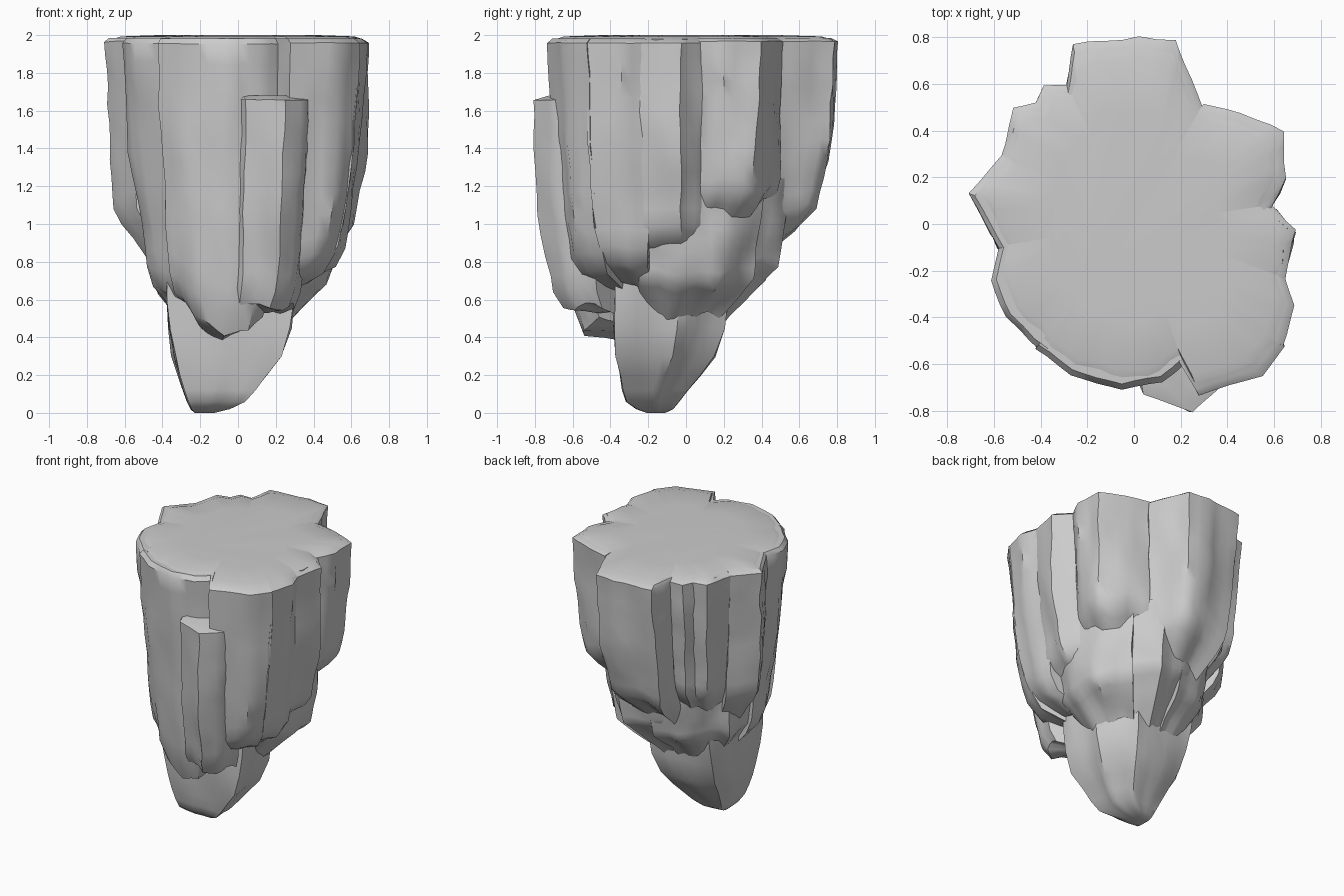
import bpy
from mathutils import Vector, noise

if "Cube" in bpy.data.objects:
    bpy.data.objects.remove(bpy.data.objects["Cube"])

AX = Vector((-0.1, -0.1))          # axis that the rock tapers toward


def finish(name, verts, faces, angle):
    me = bpy.data.meshes.new(name)
    me.from_pydata(verts, [], faces)
    ob = bpy.data.objects.new(name, me)
    bpy.context.collection.objects.link(ob)
    bpy.ops.object.select_all(action='DESELECT')
    ob.select_set(True)
    bpy.context.view_layer.objects.active = ob
    bpy.ops.object.mode_set(mode='EDIT')
    bpy.ops.mesh.select_all(action='SELECT')
    bpy.ops.mesh.normals_make_consistent(inside=False)
    bpy.ops.object.mode_set(mode='OBJECT')
    bpy.ops.object.shade_smooth_by_angle(angle=angle)
    return ob


def resample(pts, closed=False, step=0.065):
    """Split an outline into short pieces; a third number offsets the bottom height."""
    pts = [Vector((*p, 0)[:3]) for p in pts]
    out = []
    for a, b in zip(pts, pts[1:] + (pts[:1] if closed else [])):
        n = max(1, round((b - a).length / step))
        out += [a.lerp(b, i / n) for i in range(n)]
    return out if closed else out + [pts[-1]]


def rough(x, y, z, amount=1):
    """Weathering: broad vertical flutes plus small chips."""
    a = noise.noise_vector(Vector((x*4.5, y*4.5, z*1.8)))
    b = noise.noise_vector(Vector((x*11, y*11, z*6)))
    d = (a * 0.018 + b * 0.014) * amount
    return (x + d.x, y + d.y, z + d.z * 0.5)


def loft(name, rows, closed, angle=0.7):
    """Skin rows of points; open strips are closed onto the axis."""
    n = len(rows[0])
    verts = [v for r in rows for v in r]
    faces = []
    for j in range(len(rows) - 1):
        for i in range(n if closed else n - 1):
            k = (i + 1) % n
            faces.append((j*n + i, j*n + k, (j+1)*n + k, (j+1)*n + i))
    last = (len(rows) - 1) * n
    if closed:
        faces += [tuple(range(n)), tuple(range(last, last + n))]
    else:
        top, bot = len(verts), len(verts) + 1
        verts += [(AX.x, AX.y, rows[0][0][2]), (AX.x, AX.y, rows[-1][0][2] - 0.01)]
        for i in range(n - 1):
            faces += [(top, i, i + 1), (bot, last + i + 1, last + i)]
        for e in (0, n - 1):
            faces.append(tuple([top] + [j*n + e for j in range(len(rows))] + [bot]))
    return finish(name, verts, faces, angle)


def wedge(name, pts, z_top, z_bot, z_in, taper, chamfer=.045):
    """Rock pillar: outline tapers downward, underside slopes in to the axis."""
    pts = resample(pts)
    rows = []
    for t in (0, .02, .09, .17, .26, .36, .46, .56, .66, .75, .84, .92, 1):
        row = []
        for p in pts:
            rag = p.z + 0.05 * noise.noise(Vector((p.x*6, p.y*6, z_bot*9)))
            z = z_top + (z_bot + rag - z_top) * t
            s = 1 - (1 - taper) * (0.55*t + 0.45*t**3)
            s += 0.045 * noise.noise(Vector((p.x*7, p.y*7, z*1.6))) * min(1, .4 + t)
            s -= {0: chamfer, 1: .05}.get(t, 0)
            q = AX + (p.xy - AX) * s
            x, y, zz = rough(q.x, q.y, z, min(1, .3 + 4*t))
            row.append((x, y, z if t == 0 else min(zz, z_top - .005)))
        rows.append(row)
    rim = rows[-1]
    for u in (.12, .25, .4, .55, .75):
        row = []
        for x, y, z in rim:
            q = Vector((x, y)).lerp(AX, u)
            bump = 0.08 * noise.noise(Vector((q.x*5, q.y*5, z*3)))
            row.append((q.x, q.y, z + (z_in - z)*u + bump * min(1, u*3)))
        rows.append(row)
    return loft(name, rows, False)


# pillars around the rim
left = [(-.56, .3), (-.71, .13), (-.58, -.1)]
left_front = [(-.58, -.09), (-.615, -.24), (-.55, -.4), (-.38, -.55)]
front = [(-.42, -.53, .2), (-.27, -.65, .1), (-.05, -.71, -.03), (.12, -.68, 0), (.22, -.6, .1)]
front_right = [(.2, -.58), (.28, -.73), (.55, -.65), (.65, -.53)]
right_a = [(.64, -.54), (.69, -.35), (.65, -.22)]
right_b = [(.65, -.25), (.7, -.02), (.58, .09)]
back_right = [(.58, .06), (.65, .2), (.65, .4), (.46, .48), (.3, .52)]
back = [(.3, .5), (.18, .8), (.02, .81), (-.26, .77), (-.29, .6)]
back_left = [(-.27, .6), (-.39, .6), (-.42, .52), (-.52, .5), (-.57, .28)]
wedge("left_pillar", left, 1.985, 1.0, .4, .89)
wedge("left_front_pillar", left_front, 1.984, .64, .3, .73)
wedge("front_slab", front, 1.983, .43, .36, .79)
wedge("front_right_pillar", front_right, 1.982, .72, .45, .81)
wedge("right_pillar_a", right_a, 1.981, .78, .45, .84)
wedge("right_pillar_b", right_b, 1.98, .9, .5, .88)
wedge("back_right_pillar", back_right, 1.984, 1.1, .5, .9)
wedge("back_pillar", back, 1.985, 1.0, .4, .85)
wedge("back_left_pillar", back_left, 1.983, 1.05, .4, .83)

# shorter pillars stuck on the front and under the rim
wedge("front_buttress", [(-.03, -.6), (.04, -.735), (.25, -.81), (.37, -.7), (.41, -.54)],
      1.68, .57, .5, .83, .12)
wedge("right_lower_rock", [(.46, -.3), (.57, -.1), (.53, .2), (.36, .42)], 1.25, .66, .2, .86)
wedge("back_lower_rock", [(.42, .34), (.2, .55), (-.12, .49)], 1.25, .74, .15, .86)
wedge("back_left_lower_rock", [(-.02, .5), (-.3, .44), (-.5, .18), (-.5, -.12)],
      1.25, .66, .2, .84)

# hanging tip, blunt and leaning to the front left
tip = resample([(.3, -.38), (.33, -.02), (.15, .24), (-.33, .21), (-.39, 0),
                (-.38, -.36), (-.1, -.39)], True)
C = Vector((-.17, -.28))
rows = []
for z, s, back_shift in ((1.0, 1, 0), (.8, 1, 0), (.6, .97, 0), (.45, .92, 0), (.3, .82, 0),
                         (.2, .67, 0), (.12, .54, 0), (.06, .44, .01), (.02, .3, .05), (0, .15, .09)):
    row = []
    for p in tip:
        k = s * (1 + .08 * noise.noise(Vector((p.x*5, p.y*5, z*2))))
        q = C + (p.xy - C) * k
        x, y, zz = rough(q.x, q.y, z, min(1, z * 4))
        row.append((x - back_shift * .3, y + back_shift, zz))
    rows.append(row)
loft("hanging_tip", rows, True)

# flat top with a worn edge
outline = left + left_front + front + front_right + right_a + right_b + back_right + back + back_left
rim = resample(outline, True, .07)
rows = []
for z, s in ((2.0, .6), (1.993, .88), (1.98, .935), (1.95, .94), (1.88, .9)):
    row = []
    for p in rim:
        k = s + .03 * noise.noise(Vector((p.x*9, p.y*9, z*9)))
        row.append((p.x * k, p.y * k, z))
    rows.append(row)
loft("flat_top", rows, True)
